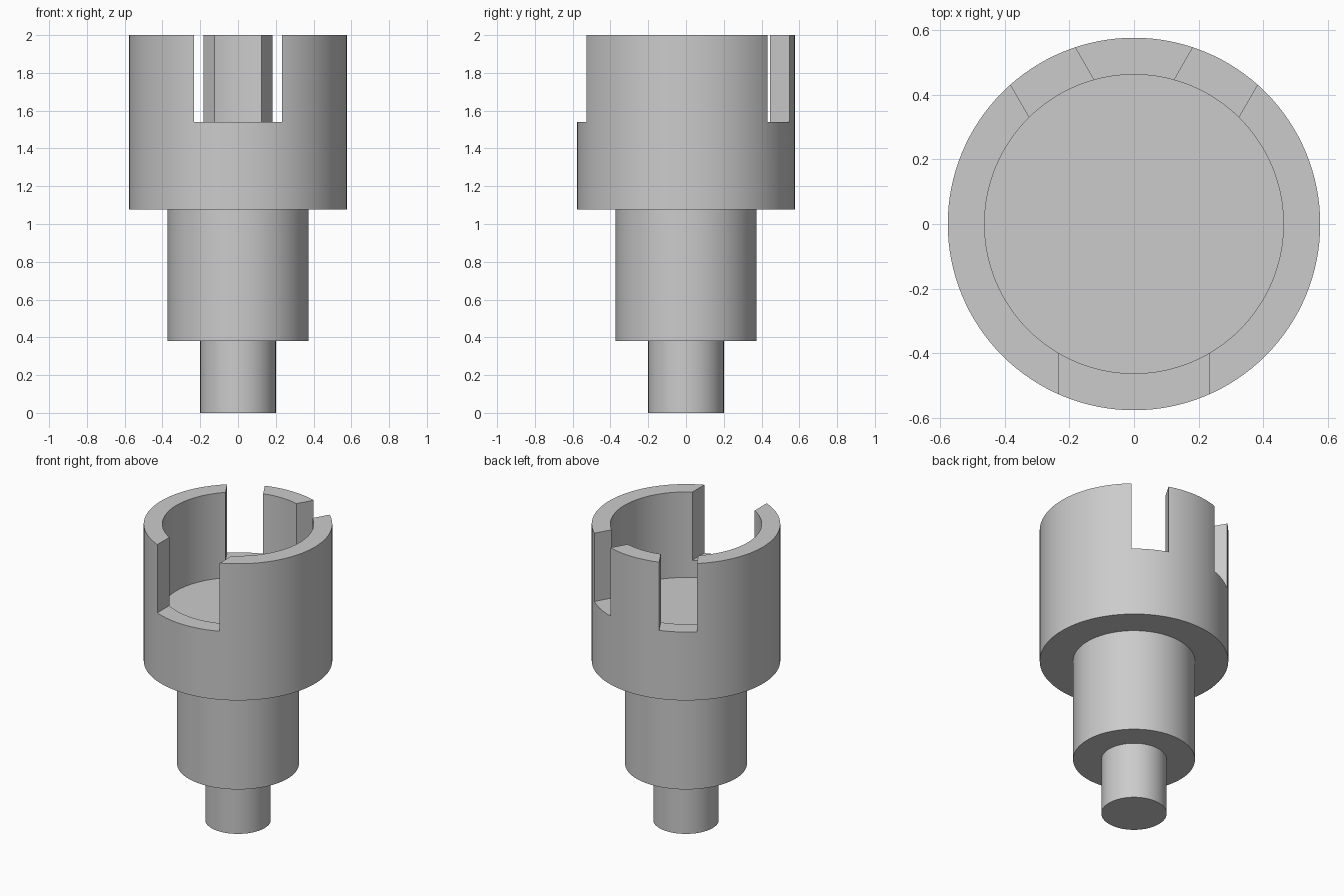
import bpy, bmesh, math
from mathutils import Matrix, Vector

if "Cube" in bpy.data.objects:
    bpy.data.objects.remove(bpy.data.objects["Cube"])

SEGMENTS = 128

grey = bpy.data.materials.new("plain grey")
grey.diffuse_color = (0.6, 0.6, 0.6, 1)
grey.use_nodes = True
grey.node_tree.nodes["Principled BSDF"].inputs["Base Color"].default_value = grey.diffuse_color


def make_object(name, bm):
    bmesh.ops.recalc_face_normals(bm, faces=bm.faces[:])
    mesh = bpy.data.meshes.new(name)
    bm.to_mesh(mesh)
    bm.free()
    mesh.materials.append(grey)
    obj = bpy.data.objects.new(name, mesh)
    bpy.context.collection.objects.link(obj)
    return obj


def lathe(name, profile):
    """Spin an (r, z) profile that starts and ends on the axis."""
    bm = bmesh.new()
    rings = [[bm.verts.new((r * math.cos(a), r * math.sin(a), z))
              for a in (2 * math.pi * i / SEGMENTS for i in range(SEGMENTS))]
             for r, z in profile]
    for low, high in zip(rings, rings[1:]):
        for i in range(SEGMENTS):
            j = (i + 1) % SEGMENTS
            bm.faces.new((low[i], low[j], high[j], high[i]))
    bm.faces.new(rings[0])
    bm.faces.new(rings[-1])
    return make_object(name, bm)


def slot_cutter(name, width, angle):
    """Box reaching through the cup wall; angle is measured from +y."""
    bm = bmesh.new()
    bmesh.ops.create_cube(bm, size=1)
    bmesh.ops.scale(bm, vec=Vector((width, 0.7, 0.7)), verts=bm.verts)
    bmesh.ops.translate(bm, vec=Vector((0, 0.55, 1.539 + 0.35)), verts=bm.verts)
    bmesh.ops.rotate(bm, cent=(0, 0, 0), verts=bm.verts,
                     matrix=Matrix.Rotation(math.radians(angle), 3, 'Z'))
    return make_object(name, bm)


# Stepped shaft with a hollow cup on top
body = lathe("stepped_shaft_cup", [
    (0.2, 0), (0.2, 0.381), (0.373, 0.381), (0.373, 1.077),
    (0.577, 1.077), (0.577, 2), (0.463, 2), (0.463, 1.423)])

# One wide slot in front, two narrow ones at the back
bpy.context.view_layer.objects.active = body
body.select_set(True)
for name, width, angle in (("front_slot", 0.466, 180),
                           ("back_right_slot", 0.231, -30),
                           ("back_left_slot", 0.231, 30)):
    cutter = slot_cutter(name, width, angle)
    cutter.hide_render = True
    mod = body.modifiers.new(name, 'BOOLEAN')
    mod.operation = 'DIFFERENCE'
    mod.solver = 'EXACT'
    mod.object = cutter
    bpy.ops.object.modifier_apply(modifier=mod.name)
    bpy.data.objects.remove(cutter)

bpy.ops.object.shade_smooth_by_angle(angle=math.radians(30))
